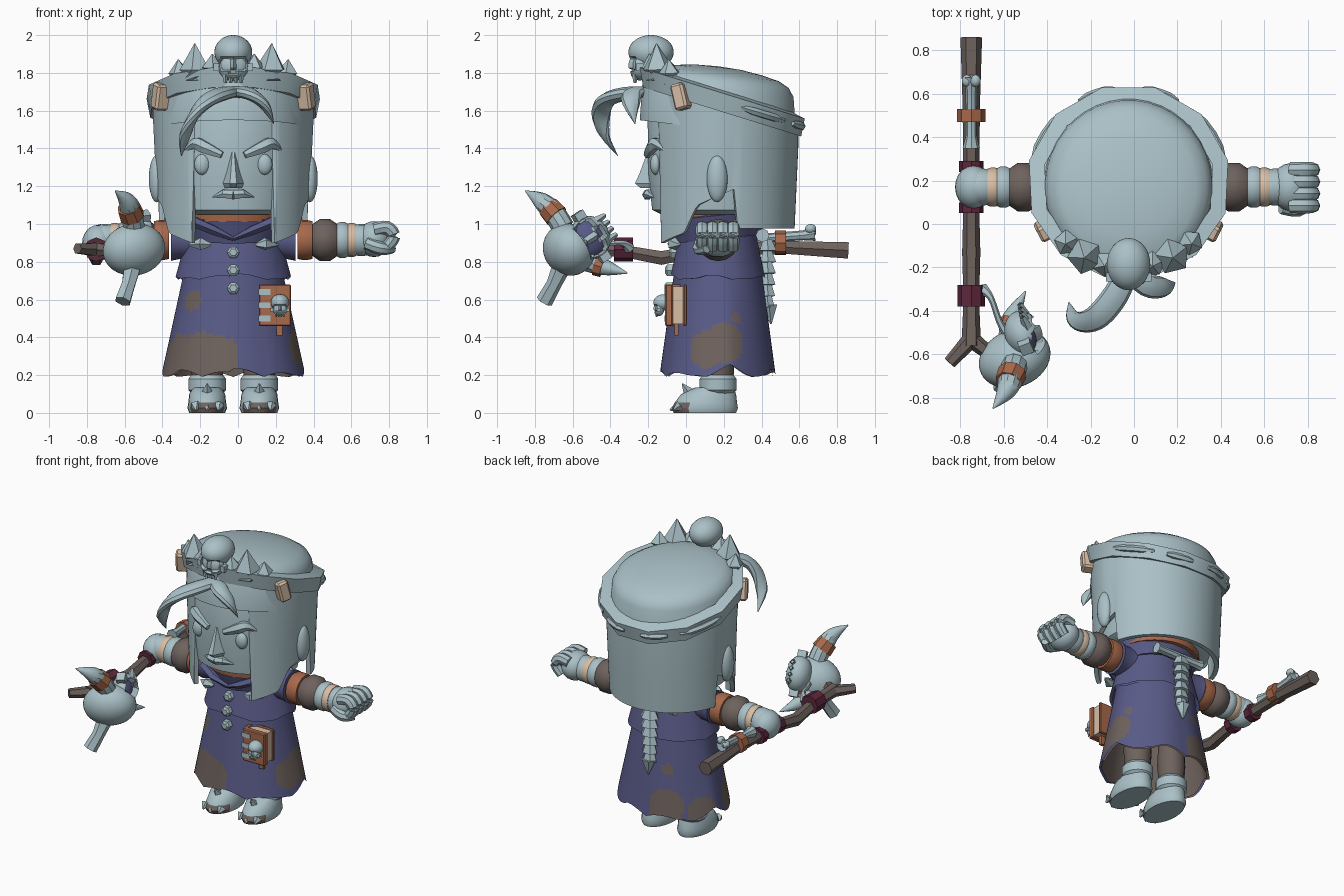
import bpy, bmesh
from math import sin, cos, pi, radians, degrees
from mathutils import Vector, Matrix, Euler

if "Cube" in bpy.data.objects:
    bpy.data.objects.remove(bpy.data.objects["Cube"])

CX, CY = -0.025, 0.17   # body axis
made = []


def material(name, rgb):
    m = bpy.data.materials.new(name)
    m.use_nodes = True
    m.diffuse_color = (*rgb, 1)
    m.node_tree.nodes["Principled BSDF"].inputs["Base Color"].default_value = (*rgb, 1)
    return m


GREY = material("pale blue grey", (0.40, 0.53, 0.57))
BLUE = material("indigo cloth", (0.10, 0.104, 0.245))
BROWN = material("dark brown", (0.155, 0.122, 0.11))
RUST = material("rust leather", (0.39, 0.14, 0.07))
TAN = material("tan", (0.69, 0.52, 0.38))
RED = material("dark red wrap", (0.11, 0.02, 0.045))


def finish(name, bm, *mats):
    bmesh.ops.remove_doubles(bm, verts=bm.verts, dist=1e-5)
    bmesh.ops.recalc_face_normals(bm, faces=bm.faces)
    me = bpy.data.meshes.new(name)
    bm.to_mesh(me)
    bm.free()
    for m in mats:
        me.materials.append(m)
    ob = bpy.data.objects.new(name, me)
    bpy.context.collection.objects.link(ob)
    made.append(ob)


def grid(name, rings, *mats, rule=None, caps=False):
    """Skin a list of closed rings of points."""
    bm = bmesh.new()
    rows = [[bm.verts.new(p) for p in ring] for ring in rings]
    n = len(rows[0])
    for lo, hi in zip(rows, rows[1:]):
        for i in range(n):
            j = (i + 1) % n
            f = bm.faces.new((lo[i], lo[j], hi[j], hi[i]))
            if rule:
                f.material_index = rule(f.calc_center_median())
    if caps:
        bm.faces.new(rows[0])
        bm.faces.new(rows[-1])
    finish(name, bm, *mats)


def around(a, rx, z, ry=None, shear=0):
    """Point at angle a (0 is the front) round the body axis."""
    y = -(ry or rx) * cos(a)
    return (CX + rx * sin(a), CY + y, z - shear * y)


def brow(a, r, z, shear=0.31):
    """Like around, but flattened at the front and tilted as the crown is."""
    return around(a, r * (1 - 0.1 * max(0, cos(a))), z, None, shear)


def lathe(name, profile, mat, n=32, sy=1, shear=0, place=around):
    grid(name, [[place(2 * pi * (i + 0.5) / n, r, z) if place is brow
                 else place(2 * pi * (i + 0.5) / n, r, z, r * sy, shear) for i in range(n)]
                for r, z in profile], mat)


def tube(name, pts, radii, mat, sides=8, flat=1):
    pts = [Vector(p) for p in pts]
    rings = []
    for k, (p, r) in enumerate(zip(pts, radii)):
        d = pts[min(k + 1, len(pts) - 1)] - pts[max(k - 1, 0)]
        q = d.to_track_quat('Z', 'Y')
        rings.append([p + q @ Vector((r * cos(2 * pi * i / sides), r * flat * sin(2 * pi * i / sides), 0))
                      for i in range(sides)])
    grid(name, rings, mat, caps=True)


def horn(name, pts, radii, mat, sides=10, flat=1):
    """Tube along a smooth curve through the points."""
    p = [Vector((*co, r)) for co, r in zip(pts, radii)]
    p = [p[0]] + p + [p[-1]]
    out = []
    for a, b, c, d in zip(p, p[1:], p[2:], p[3:]):
        for t in (0, 0.25, 0.5, 0.75):
            out.append(0.5 * (2 * b + (c - a) * t + (2 * a - 5 * b + 4 * c - d) * t * t
                              + (3 * b - a - 3 * c + d) * t ** 3))
    out.append(p[-1])
    tube(name, [v[:3] for v in out], [max(v[3], 0.002) for v in out], mat, sides, flat)


def blob(name, loc, size, mat, seg=20):
    bm = bmesh.new()
    mx = Matrix.LocRotScale(Vector(loc), None, Vector(size))
    bmesh.ops.create_uvsphere(bm, u_segments=seg, v_segments=seg // 2 + 2, radius=1, matrix=mx)
    finish(name, bm, mat)


def box(name, loc, size, mat, rot=(0, 0, 0), bevel=0.0):
    bm = bmesh.new()
    bmesh.ops.create_cube(bm, size=1, matrix=Matrix.LocRotScale(Vector(loc), Euler(rot), Vector(size)))
    if bevel:
        bmesh.ops.bevel(bm, geom=bm.edges[:], offset=bevel, segments=1, affect='EDGES')
    finish(name, bm, mat)


def skull(name, loc, s, socket, rot=None):
    """Cranium and narrower face with dented sockets and teeth, facing -y."""
    bm = bmesh.new()
    for size, c in (((1, 1.2, 0.9), (0, 0, 0)), ((0.82, 0.6, 0.75), (0, -0.6, -0.75))):
        bmesh.ops.create_uvsphere(bm, u_segments=32, v_segments=24, radius=1,
                                  matrix=Matrix.LocRotScale(Vector(c), None, Vector(size)))
    dents = [(Vector((x, -1.1, z)), r) for x, z, r in ((-0.4, -0.6, 0.33), (0.4, -0.6, 0.33), (0, -1.0, 0.15))]
    inside = [f for f in bm.faces
              if any((f.calc_center_median() - d).length < r for d, r in dents)]
    for f in inside:
        f.material_index = 1
    for v in {v for f in inside for v in f.verts}:
        v.co.y += 0.22
    for x in (-0.42, -0.14, 0.14, 0.42):
        bmesh.ops.create_cone(bm, segments=4, radius1=0.08, radius2=0.17, depth=0.45,
                              matrix=Matrix.Translation((x, -0.85, -1.4)))
    for x in (-0.85, 0.85):
        bmesh.ops.create_cube(bm, size=0.4, matrix=Matrix.Translation((x, -0.6, -0.8)))
    bm.transform(Matrix.LocRotScale(Vector(loc), rot, Vector((s, s, s))))
    finish(name, bm, GREY, socket)


# Head, neck and hair dome
lathe("head", [(0, 1.05), (0.3, 1.05), (0.35, 1.075), (0.37, 1.25), (0.375, 1.6), (0.33, 1.74), (0, 1.75)], GREY, 40)
lathe("neck", [(0, 1.0), (0.275, 1.01), (0.28, 1.052), (0, 1.052)], RUST)
lathe("hair_dome", [(0, 1.835), (0.12, 1.83), (0.22, 1.815), (0.31, 1.795), (0.36, 1.765),
                    (0.385, 1.72), (0.4, 1.5)], GREY, 40, 1.04, 0.12)


# Hair: parted over the face, long at the front, cut away round the ears
def hair_bottom(a):
    d = abs((degrees(a) + 180) % 360 - 180)
    if d < 36:
        return 1.7 - 0.004 * d
    if d < 62:
        return 0.9 + 0.002 * (d - 36)
    if d < 74:
        return 0.95 + 0.013 * (d - 62)
    return 1.1 + 0.003 * (d - 74) if d < 104 else 0.975


N = 120
hair = []
for r, t in ((0.375, 0), (0.405, 0), (0.415, 0.4), (0.425, 0.8), (0.425, 1), (0.375, 1), (0.375, 0)):
    ring = []
    for i in range(N):
        a = 2 * pi * i / N
        lo, hi = hair_bottom(a), 1.66 + 0.13 * cos(a)
        ring.append(brow(a, r, lo + (hi - lo) * t, 0))
    hair.append(ring)
grid("hair", hair, GREY)
horn("large_curl", [(CX, -0.2, 1.7), (-0.08, -0.32, 1.69), (-0.16, -0.42, 1.655), (-0.23, -0.45, 1.58),
                    (-0.28, -0.43, 1.47), (-0.3, -0.36, 1.36)], [0.05, 0.06, 0.06, 0.05, 0.035, 0.002], GREY, 10, 0.6)
horn("small_curl", [(CX, -0.2, 1.7), (0.06, -0.28, 1.69), (0.14, -0.29, 1.63), (0.19, -0.27, 1.53)],
     [0.05, 0.055, 0.045, 0.002], GREY, 10, 0.6)

# Face
for s in (-1, 1):
    blob("eye", (CX + s * 0.165, -0.16, 1.315), (0.042, 0.03, 0.055), GREY)
    horn("eyebrow", [(CX + s * x, y, z) for x, y, z in
                     ((0.06, -0.205, 1.365), (0.15, -0.18, 1.405), (0.2, -0.155, 1.425), (0.26, -0.11, 1.385))],
         [0.02, 0.035, 0.032, 0.004], GREY, 6)
    blob("ear", (CX + s * 0.405, 0.165, 1.24), (0.042, 0.055, 0.125), GREY)
    tube("mouth_side", [(CX, -0.205, 1.155), (CX + s * 0.05, -0.2, 1.16), (CX + s * 0.11, -0.165, 1.14)],
         [0.028, 0.025, 0.004], GREY, 6)
grid("nose", [[(CX - w, -0.18, z), (CX - w * 0.3, y, z), (CX + w * 0.3, y, z), (CX + w, -0.18, z)]
              for w, y, z in ((0.018, -0.205, 1.38), (0.045, -0.245, 1.27), (0.06, -0.27, 1.215), (0.05, -0.24, 1.19))],
     GREY, caps=True)

# Crown: tilted band, raised strips, clasps, spikes and skull
lathe("crown_band", [(0.4, 1.6), (0.455, 1.6), (0.475, 1.7), (0.4, 1.715), (0.4, 1.6)], GREY, 12, place=brow)
for s in (-1, 1):
    for lo, hi in ((105, 140), (150, 172)):
        tube("crown_strip", [brow(s * radians(lo + (hi - lo) * k / 4), 0.455, 1.655)
                             for k in range(5)], [0.012, 0.022, 0.022, 0.022, 0.012], GREY, 6)
    cx, cy, _ = brow(s * radians(63), 0.43, 0)
    box("crown_clasp", (cx, cy, 1.675), (0.075, 0.12, 0.14), TAN, (0, s * -0.25, s * radians(63)), 0.012)
    for d, h, w in ((17, 1.9, 0.06), (32, 1.955, 0.085), (48, 1.87, 0.06)):
        a = s * radians(d)
        tube("crown_spike", [brow(a, 0.41, 1.66), brow(a, 0.41, 1.72), brow(a, 0.42, h, 0)],
             [w * 0.8, w, 0.003], GREY, 5)
skull("crown_skull", (CX, -0.185, 1.91), 0.1, GREY)

# Robe: skirt with stains, cape and collar; stains are (x, y, z, radius)
STAINS = [(-0.36, -0.02, 0.26, 0.17), (-0.2, -0.08, 0.28, 0.15), (-0.1, -0.12, 0.3, 0.11),
          (-0.25, -0.01, 0.6, 0.06), (0.33, 0.1, 0.34, 0.1), (0.32, 0.2, 0.37, 0.11), (0.29, 0.28, 0.51, 0.04),
          (-0.16, 0.46, 0.28, 0.12), (-0.34, 0.31, 0.24, 0.1), (-0.15, 0.42, 0.52, 0.04)]


def stained(p):
    return int(any((p - Vector(s[:3])).length < s[3] for s in STAINS))


def skirt(name, top, bottom, tops, bottoms, jag, teeth, rows, rule, *mats):
    rings = []
    for k in range(rows + 1):
        t = k / rows
        ring = []
        for i in range(96):
            u = i / 96
            z0 = bottom + jag * abs((u * teeth) % 2 - 1) * (0.6 + 0.4 * sin(u * 29))
            rx, ry = (b + (c - b) * t for b, c in zip(bottoms, tops))
            ring.append(around(2 * pi * u, rx, z0 + (top - z0) * t, ry))
        rings.append(ring)
    grid(name, rings, *mats, rule=rule)


skirt("robe_skirt", 0.8, 0.19, (0.25, 0.225), (0.375, 0.305), 0.07, 14, 30, stained, BLUE, BROWN)
skirt("robe_lining", 0.8, 0.19, (0.235, 0.21), (0.36, 0.29), 0.07, 14, 4, None, BROWN)
skirt("robe_cape", 1.0, 0.705, (0.23, 0.19), (0.305, 0.25), 0.045, 10, 4, None, BLUE)
skirt("cape_lining", 0.9, 0.705, (0.24, 0.2), (0.285, 0.23), 0.045, 10, 2, None, BLUE)
lathe("robe_shoulders", [(0, 0.96), (0.2, 1.01), (0.235, 0.98)], BLUE, 24, 0.85)
lathe("collar", [(0.2, 0.92), (0.25, 0.92), (0.295, 1.045), (0.265, 1.06), (0, 1.0)], BLUE, 16, 0.92, -0.1)
for s in (-1, 1):
    tube("collar_lapel", [(CX + s * 0.2, -0.03, 1.01), (CX + s * 0.1, -0.07, 0.965), (CX, -0.06, 0.92)],
         [0.05, 0.045, 0.02], BLUE, 6, 0.6)
    tube("chest_spike", [(CX + s * 0.12, -0.06, 0.89), (CX + s * 0.17, -0.065, 0.895), (CX + s * 0.24, -0.03, 0.89)],
         [0.01, 0.035, 0.004], GREY, 5)
for z, y in ((0.85, -0.055), (0.755, -0.075), (0.66, -0.08)):
    tube("button", [(CX, y + 0.02, z), (CX, y - 0.025, z), (CX, y - 0.035, z)], [0.034, 0.034, 0.02], GREY, 6)

# Spine ornament on the back
tube("shoulder_bone", [(CX + x, 0.405, 0.94) for x in (-0.18, -0.14, 0.14, 0.18)], [0.036, 0.028, 0.028, 0.036], GREY)
for k in range(6):
    z, w = 0.88 - 0.06 * k, 0.068 - 0.003 * k
    tube("vertebra", [(CX, 0.43, z + 0.04), (CX, 0.435, z - 0.02), (CX, 0.43, z - 0.035)], [0.035, w, 0.035], GREY, 6, 0.75)
tube("spine_tip", [(CX, 0.44, 0.57), (CX, 0.45, 0.47)], [0.05, 0.004], GREY, 6)

# Book at the hip: boards, spine, pages, straps and emblem
box("book_front", (0.195, -0.09, 0.57), (0.17, 0.04, 0.22), RUST, bevel=0.006)
box("book_back", (0.195, -0.005, 0.57), (0.17, 0.02, 0.22), RUST, bevel=0.006)
box("book_spine", (0.12, -0.05, 0.57), (0.02, 0.11, 0.22), RUST)
box("book_pages", (0.2, -0.043, 0.57), (0.14, 0.06, 0.2), TAN)
for z in (0.5, 0.57, 0.64):
    box("book_strap", (0.14, -0.053, z), (0.065, 0.122, 0.03), GREY)
skull("book_skull", (0.222, -0.115, 0.585), 0.048, GREY)
box("book_ribbon", (0.22, -0.05, 0.44), (0.03, 0.02, 0.06), RUST)

# Arms: sleeve and stacked bands, mirrored
BANDS = [("sleeve", 0.17, 0.33, 0.11, 0.1, BLUE), ("arm_ring", 0.34, 0.42, 0.1, 0.105, RUST),
         ("forearm", 0.42, 0.55, 0.085, 0.112, BROWN), ("grey_wrap", 0.545, 0.61, 0.085, 0.095, GREY),
         ("tan_wrap", 0.6, 0.65, 0.085, 0.09, TAN), ("wrist", 0.645, 0.71, 0.08, 0.085, GREY)]
for s in (-1, 1):
    for name, x0, x1, r0, r1, mat in BANDS:
        tube(name, [(CX + s * (x0 + (x1 - x0) * t), CY, 0.915) for t in (0, 0.3, 0.7, 1)], [r0, r1, r1, r0], mat, 16)
blob("left_hand", (0.72, CY, 0.92), (0.09, 0.11, 0.095), GREY)
for k in range(4):
    y = 0.085 + 0.055 * k
    horn("finger", [(0.72, y, 0.97), (0.79, y, 0.98), (0.825, y, 0.93), (0.78, y, 0.87)],
         [0.035, 0.036, 0.034, 0.03], GREY, 8)
horn("thumb", [(0.68, 0.08, 0.9), (0.76, 0.07, 0.87), (0.82, 0.11, 0.87)], [0.035, 0.035, 0.025], GREY, 8)
blob("right_hand", (-0.74, CY, 0.9), (0.085, 0.1, 0.095), GREY)


# Legs and boots with worn toes
def worn_toe(p):
    return int(p.y < 0.0 and p.z < 0.06)


for s in (-1, 1):
    x = CX + s * 0.138
    tube("leg", [(x, 0.17, 0.1), (x, 0.17, 0.3), (x, 0.17, 0.5)], [0.075, 0.09, 0.08], BROWN, 12)
    tube("boot_cuff", [(x, 0.17, z) for z in (0.1, 0.12, 0.18, 0.2)], [0.08, 0.1, 0.1, 0.085], GREY, 14)
    grid("boot", [[(x + rx * cos(2 * pi * i / 24), y + ry * sin(2 * pi * i / 24), z) for i in range(24)]
                  for rx, ry, y, z in ((0.095, 0.165, 0.1, 0), (0.105, 0.175, 0.1, 0.025), (0.1, 0.165, 0.105, 0.055),
                                       (0.095, 0.145, 0.12, 0.1), (0.075, 0.1, 0.15, 0.135))],
         GREY, BROWN, rule=worn_toe, caps=True)
    for k in (-1, 0, 1):
        tube("boot_claw", [(x + k * 0.06, -0.03, 0.04), (x + k * 0.06, -0.085 + 0.02 * abs(k), 0.015)],
             [0.03, 0.006], GREY, 5)
    tube("boot_spike", [(x, 0.02, 0.1), (x, -0.02, 0.155)], [0.035, 0.003], GREY, 4)

# Staff with fork, wraps and tied bone
SX = -0.75
tube("staff", [(SX, 0.86, 0.86), (SX, 0.55, 0.875), (SX, 0.1, 0.865), (SX, -0.13, 0.82), (SX, -0.35, 0.86), (SX, -0.56, 0.865)],
     [0.05, 0.04, 0.036, 0.042, 0.036, 0.045], BROWN, 6)
tube("fork_outer", [(SX, -0.53, 0.865), (-0.85, -0.64, 0.87)], [0.04, 0.03], BROWN, 6)
tube("fork_inner", [(SX, -0.53, 0.865), (-0.64, -0.62, 0.86)], [0.04, 0.03], BROWN, 6)
for name, y0, y1, r, mat in (("front_wrap", -0.38, -0.28, 0.064, RED), ("grip_wrap_front", 0.05, 0.1, 0.056, RED),
                             ("grip_wrap_back", 0.24, 0.29, 0.056, RED), ("bone_tie", 0.47, 0.53, 0.065, RUST)):
    tube(name, [(SX, y, 0.865 if mat is RED else 0.9) for y in (y0, y1)], [r, r], mat, 8)
tube("tied_bone", [(SX, 0.35, 0.92), (SX, 0.41, 0.925), (SX, 0.62, 0.94), (SX, 0.68, 0.95)], [0.04, 0.024, 0.026, 0.04], GREY)
for dx, dz in ((-0.02, 0), (0.02, 0.02)):
    blob("bone_knob", (SX + dx, 0.66, 0.955 + dz), (0.025, 0.03, 0.025), GREY, 10)
horn("hanging_cord", [(-0.7, -0.3, 0.87), (-0.66, -0.34, 0.9), (-0.62, -0.45, 0.89), (-0.58, -0.52, 0.88)], [0.03, 0.015, 0.015, 0.02], GREY, 6)

# Horned skull on the staff, looking sideways with its jaw to the back
face = Vector((0.9, 0.35, 0.1)).normalized()
side = Vector((0.1, -0.8, -0.5)).cross(face).normalized()
turn = Matrix((side, -face, side.cross(-face))).transposed()
skull("staff_skull", (-0.55, -0.62, 0.865), 0.142, BLUE, turn.to_euler())
horn("upper_horn", [(-0.55, -0.65, 0.98), (-0.565, -0.7, 1.06), (-0.59, -0.77, 1.125), (-0.65, -0.85, 1.175)],
     [0.06, 0.058, 0.045, 0.003], GREY)
tube("upper_horn_ring", [(-0.56, -0.685, 1.04), (-0.58, -0.73, 1.09)], [0.068, 0.062], RUST)
tube("lower_horn", [(-0.56, -0.66, 0.77), (-0.58, -0.7, 0.68), (-0.61, -0.75, 0.59)], [0.05, 0.04, 0.045], GREY, 6)
horn("inner_horn", [(-0.57, -0.52, 0.8), (-0.56, -0.43, 0.77), (-0.5, -0.31, 0.74)], [0.055, 0.045, 0.003], GREY)
tube("inner_horn_ring", [(-0.57, -0.48, 0.785), (-0.563, -0.44, 0.772)], [0.058, 0.055], RUST)

# Smooth shading with sharp edges kept
bpy.ops.object.select_all(action='DESELECT')
for ob in made:
    ob.select_set(True)
bpy.context.view_layer.objects.active = made[0]
bpy.ops.object.shade_smooth_by_angle(angle=radians(35))
